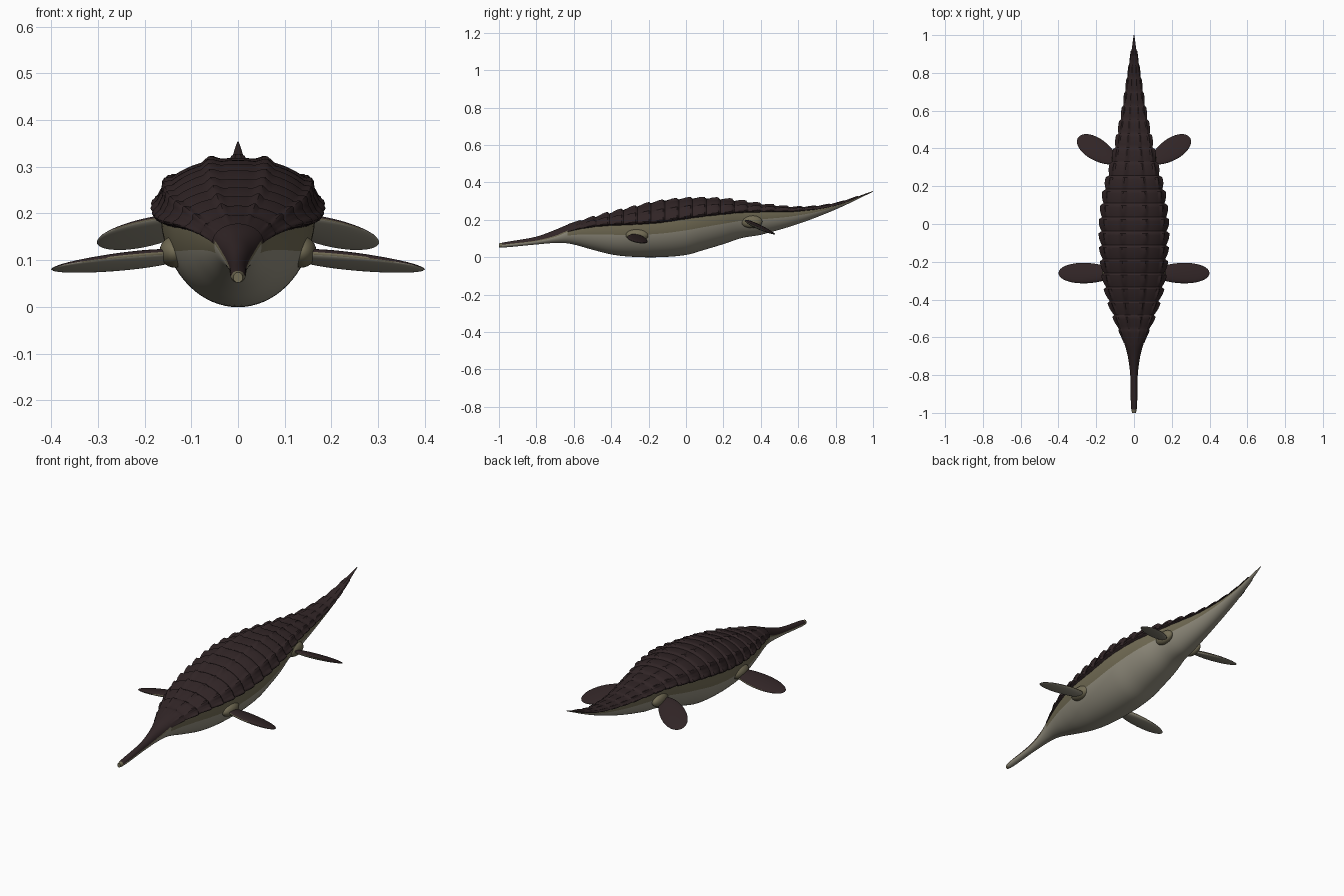
import bpy, bmesh, math
from mathutils import Vector

if "Cube" in bpy.data.objects:
    bpy.data.objects.remove(bpy.data.objects["Cube"])


def material(name, rgb):
    m = bpy.data.materials.new(name)
    m.diffuse_color = (*rgb, 1)
    m.use_nodes = True
    m.node_tree.nodes["Principled BSDF"].inputs["Base Color"].default_value = m.diffuse_color
    return m


MATS = [material("dark brown hide", (0.030, 0.018, 0.019)),
        material("olive tan skin", (0.17, 0.15, 0.09)),
        material("pale belly", (0.29, 0.27, 0.21))]
DARK, TAN, PALE = 0, 1, 2

# Body stations: y, half width, bottom z, widest z, top z
STATIONS = [
    (-1.00, .010, .052, .062, .074), (-.97, .016, .052, .066, .080),
    (-.80, .020, .068, .085, .110), (-.70, .033, .076, .108, .146),
    (-.62, .055, .072, .140, .178), (-.50, .095, .040, .165, .205),
    (-.40, .125, .015, .175, .230), (-.30, .148, .003, .180, .255),
    (-.15, .162, .000, .190, .290), (.00, .166, .012, .212, .306),
    (.10, .157, .040, .225, .307), (.20, .141, .070, .235, .302),
    (.30, .114, .103, .243, .290), (.40, .094, .120, .245, .277),
    (.60, .057, .178, .247, .263), (.80, .029, .255, .276, .287),
    (1.00, .002, .350, .352, .354)]


def section(y):
    """Smoothly interpolated (half width, bottom, widest, top) at y."""
    n = len(STATIONS)
    i = max(k for k in range(n - 1) if STATIONS[k][0] <= y or k == 0)
    a, b = STATIONS[i], STATIONS[i + 1]
    p, q = STATIONS[max(i - 1, 0)], STATIONS[min(i + 2, n - 1)]
    h = b[0] - a[0]
    t = (y - a[0]) / h
    out = []
    for k in range(1, 5):
        m0 = (b[k] - p[k]) / (b[0] - p[0]) * h
        m1 = (q[k] - a[k]) / (q[0] - a[0]) * h
        out.append((2*t**3 - 3*t*t + 1) * a[k] + (t**3 - 2*t*t + t) * m0
                   + (3*t*t - 2*t**3) * b[k] + (t**3 - t*t) * m1)
    return out


def skin_point(y, deg, off=0.0):
    """Point on the body surface, pushed outward by off."""
    w, zb, ze, zt = section(y)
    a = math.radians(deg)
    h = (zt - ze) if math.sin(a) >= 0 else (ze - zb)
    n = Vector((math.cos(a) * h, 0, math.sin(a) * w))
    n = n.normalized() if n.length > 1e-9 else Vector((0, 0, 1))
    return Vector((w * math.cos(a), y, ze + h * math.sin(a))) + n * off


def finish(name, bm, angle=35):
    bmesh.ops.recalc_face_normals(bm, faces=bm.faces)
    me = bpy.data.meshes.new(name)
    bm.to_mesh(me)
    bm.free()
    for m in MATS:
        me.materials.append(m)
    ob = bpy.data.objects.new(name, me)
    bpy.context.collection.objects.link(ob)
    bpy.ops.object.select_all(action='DESELECT')
    ob.select_set(True)
    bpy.context.view_layer.objects.active = ob
    bpy.ops.object.shade_smooth_by_angle(angle=math.radians(angle))
    return ob


def loft(bm, ys, degs, point, colour, closed):
    rows = [[bm.verts.new(point(y, d)) for d in degs] for y in ys]
    n = len(degs)
    for i in range(len(ys) - 1):
        for j in range(n if closed else n - 1):
            k = (j + 1) % n
            f = bm.faces.new((rows[i][j], rows[i][k], rows[i + 1][k], rows[i + 1][j]))
            step = degs[1] - degs[0]
            f.material_index = colour((ys[i] + ys[i + 1]) / 2, degs[j] + step / 2)
    return rows


# Body: snout, trunk and tail in one skin
def body_colour(y, d):
    if d > 90:
        d = 180 - d                       # mirror the left side
    if y < -.975:
        return TAN
    hem = 10 if y < -.64 else 0
    if d > hem:
        return DARK
    return TAN if d > hem - (10 if y < -.64 else 22) else PALE


bm = bmesh.new()
ys = [-1 + 2 * i / 120 for i in range(121)]
degs = [-90 + 5 * j for j in range(72)]
rings = loft(bm, ys, degs, skin_point, body_colour, True)
bm.faces.new(rings[0]).material_index = TAN
bm.faces.new(rings[-1]).material_index = DARK
finish("body", bm)

# Armour: overlapping rows of keeled scutes over the back
ROW, START, ROWS = .074, -.63, 21
KEELS = (4, 29, 70)


def scute_point(y, d):
    e = d if d <= 90 else 180 - d
    u = ((y - START) / ROW + 1e-6) % 1
    lift = math.sin(math.pi / 2 * min(u / .7, 1)) if u < .85 else (1 - u) / .15
    keel = max(max(0, 1 - abs(e - k) / 7) for k in KEELS)
    size = min(1, section(y)[0] / .12) * min(1, (y - START) / .15 + .25)
    if e < 0:
        return skin_point(y, d, -.004)
    return skin_point(y, d, .002 + size * (.004 + lift * (.006 + .011 * keel)))


bm = bmesh.new()
steps = (0, .2, .45, .7, .85, .93)
ys = [START + ROW * (r + s) for r in range(ROWS) for s in steps]
degs = [-3 + 3 * j for j in range(63)]
loft(bm, ys, degs, scute_point, lambda y, d: DARK, False)
finish("back_armour", bm, 30)


# Rounded blob helper, used for flippers and limb roots
def blob(name, place, colour):
    bm = bmesh.new()
    bmesh.ops.create_uvsphere(bm, u_segments=32, v_segments=20, radius=1)
    for v in bm.verts:
        v.co = place(v.co.copy())
    bmesh.ops.recalc_face_normals(bm, faces=bm.faces)
    for f in bm.faces:
        f.material_index = colour(f.normal)
    return finish(name, bm, 60)


def flipper_colour(n):
    return DARK if n.z > .3 else TAN if n.z > -.35 else PALE


def flipper(name, side, centre, length, chord, thick, sweep, pitch, droop):
    c, s = math.cos(sweep), math.sin(sweep)

    def place(p):
        # long axis is local x, blunt outline, slightly narrower root
        ln = p.x * length
        ch = p.y * chord * (1 + .12 * p.x)
        x, y = ln * c - ch * s, ln * s + ch * c
        z = p.z * thick * (1 - .3 * p.x) - y * pitch - x * droop
        return Vector((side * (centre[0] + x), centre[1] + y, centre[2] + z))
    blob(name, place, flipper_colour)


def limb_root(name, side, centre, size):
    def place(p):
        return Vector((side * (centre[0] + p.x * size[0]),
                       centre[1] + p.y * size[1], centre[2] + p.z * size[2]))
    blob(name, place, lambda n: TAN)


for side, word in ((1, "right"), (-1, "left")):
    flipper("front_flipper_" + word, side, (.25, -.26, .097), .15, .054, .016,
            0, .20, .11)
    flipper("hind_flipper_" + word, side, (.195, .393, .160), .120, .058, .014,
            math.radians(32), .42, .03)
    limb_root("shoulder_" + word, side, (.135, -.26, .118), (.033, .062, .034))
    limb_root("hip_" + word, side, (.092, .35, .19), (.026, .058, .034))
